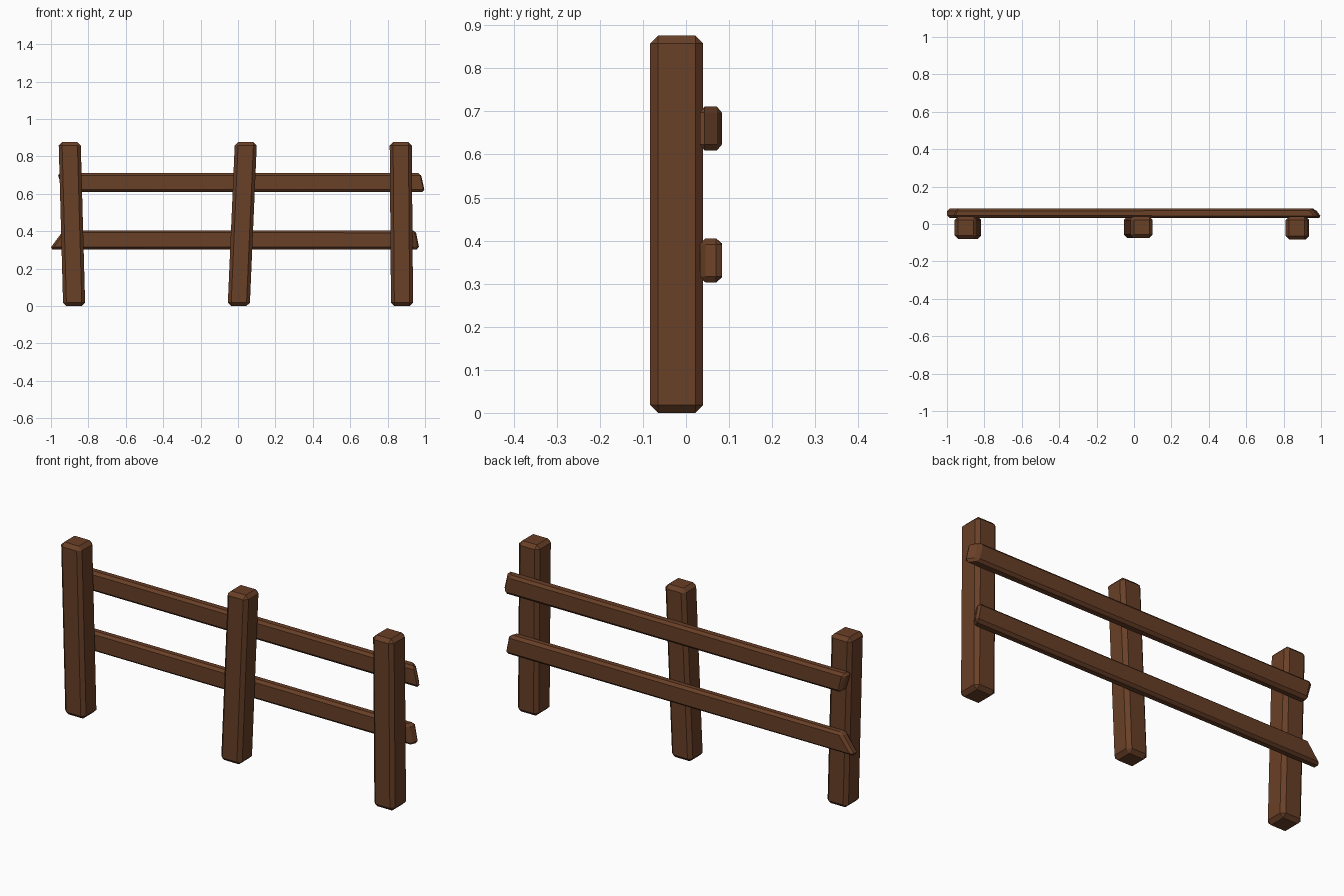
import bpy, bmesh
from mathutils import Vector

if "Cube" in bpy.data.objects:
    bpy.data.objects.remove(bpy.data.objects["Cube"])

wood = bpy.data.materials.new("brown wood")
wood.diffuse_color = (0.14, 0.05, 0.02, 1)
wood.use_nodes = True
wood.node_tree.nodes["Principled BSDF"].inputs["Base Color"].default_value = wood.diffuse_color


def chamfered(name, corner, c):
    """Block with chamfered edges; corner(i, j, k) gives each of its 8 corners."""
    bm = bmesh.new()
    for i in (0, 1):
        for j in (0, 1):
            for k in (0, 1):
                p = Vector(corner(i, j, k))
                ends = (corner(1 - i, j, k), corner(i, 1 - j, k), corner(i, j, 1 - k))
                e = [(Vector(q) - p).normalized() * c for q in ends]
                for a, b in ((0, 1), (1, 2), (0, 2)):
                    bm.verts.new(p + e[a] + e[b])
    bmesh.ops.convex_hull(bm, input=bm.verts[:])
    bmesh.ops.dissolve_limit(bm, angle_limit=0.02, verts=bm.verts[:], edges=bm.edges[:])
    bmesh.ops.recalc_face_normals(bm, faces=bm.faces[:])
    me = bpy.data.meshes.new(name)
    bm.to_mesh(me)
    bm.free()
    me.materials.append(wood)
    ob = bpy.data.objects.new(name, me)
    bpy.context.collection.objects.link(ob)


def post(name, x_bottom, x_top, y0, y1):
    def corner(i, j, k):
        x = (x_bottom, x_top)[k] + (-0.059, 0.059)[i]
        return (x, (y0, y1)[j], (0, 0.876)[k])
    chamfered(name, corner, 0.018)


def rail(name, z, left, right):
    # end x positions: front bottom, front top, back bottom, back top
    def corner(i, j, k):
        return ((left, right)[i][j * 2 + k], (0.032, 0.083)[j], z + (-0.051, 0.051)[k])
    chamfered(name, corner, 0.014)


# Slightly leaning posts
post("left_post", -0.876, -0.900, -0.079, 0.040)
post("middle_post", 0.004, 0.042, -0.075, 0.040)
post("right_post", 0.877, 0.870, -0.083, 0.040)

# Rails with rough-cut ends
rail("upper_rail", 0.66, (-0.935, -0.97, -0.93, -0.955), (1.008, 0.985, 0.97, 0.945))
rail("lower_rail", 0.354, (-1.008, -0.935, -1.008, -0.93), (0.955, 0.935, 0.975, 0.955))
